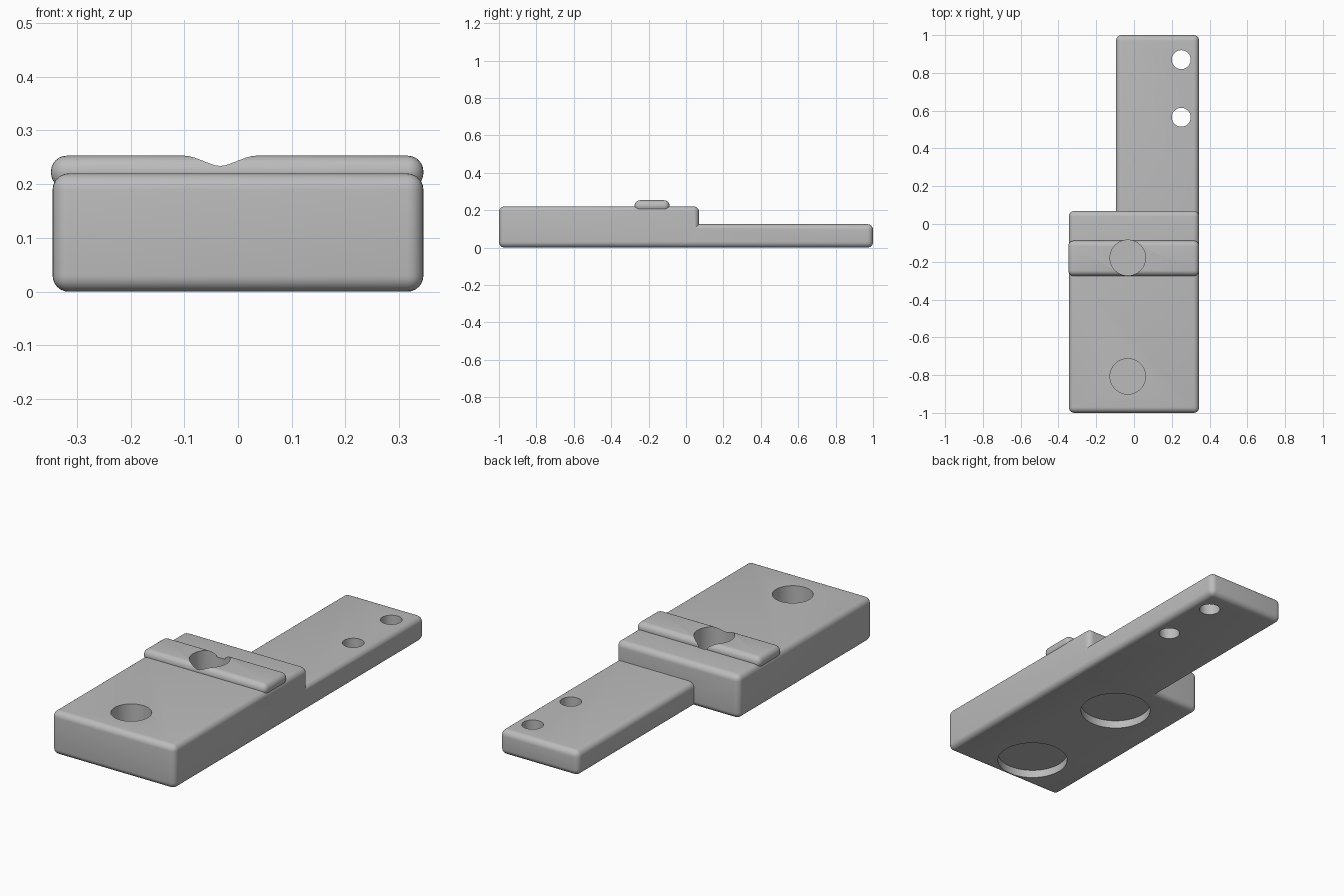
import bpy
import math
from mathutils import Vector

if "Cube" in bpy.data.objects:
    bpy.data.objects.remove(bpy.data.objects["Cube"])

grey = bpy.data.materials.new("mid grey")
grey.use_nodes = True
grey.diffuse_color = (0.5, 0.5, 0.5, 1)
grey.node_tree.nodes["Principled BSDF"].inputs["Base Color"].default_value = grey.diffuse_color

FILLET = 0.03


def apply_modifier(obj, mod):
    bpy.ops.object.select_all(action="DESELECT")
    bpy.context.view_layer.objects.active = obj
    obj.select_set(True)
    bpy.ops.object.modifier_apply(modifier=mod.name)


def rounded_box(name, low, high, radius=FILLET):
    low, high = Vector(low), Vector(high)
    bpy.ops.mesh.primitive_cube_add(size=1, location=(low + high) / 2)
    obj = bpy.context.object
    obj.name = name
    obj.scale = high - low
    bpy.ops.object.transform_apply(location=True, rotation=False, scale=True)
    obj.data.materials.append(grey)
    mod = obj.modifiers.new("fillet", "BEVEL")
    mod.width, mod.segments, mod.limit_method = radius, 6, "NONE"
    apply_modifier(obj, mod)
    return obj


def combine(target, other, operation):
    mod = target.modifiers.new("combine", "BOOLEAN")
    mod.operation, mod.object, mod.solver = operation, other, "EXACT"
    apply_modifier(target, mod)
    bpy.data.objects.remove(other)


def drill(target, x, y, radius, bottom, top):
    bpy.ops.mesh.primitive_cylinder_add(
        vertices=64, radius=radius, depth=top - bottom, location=(x, y, (bottom + top) / 2))
    cutter = bpy.context.object
    cutter.hide_render = True
    cutter.data.materials.append(grey)
    combine(target, cutter, "DIFFERENCE")


# Thick block, narrow tongue and raised cross bar joined into one solid
body = rounded_box("mounting_block", (-0.345, -1, 0), (0.345, 0.07, 0.22))
tongue = rounded_box("tongue", (-0.095, -0.05, 0), (0.345, 1, 0.125))
combine(body, tongue, "UNION")
bar = rounded_box("cross_bar", (-0.348, -0.275, 0.192), (0.345, -0.088, 0.253), 0.029)
combine(body, bar, "UNION")

# Blind holes from the top over wide shallow pockets underneath
for y in (-0.807, -0.179):
    drill(body, -0.033, y, 0.094, 0.08, 0.4)
    drill(body, -0.033, y, 0.168, -0.1, 0.04)

# Through holes in the tongue
for y in (0.565, 0.87):
    drill(body, 0.25, y, 0.05, -0.1, 0.3)

bpy.ops.object.select_all(action="DESELECT")
bpy.context.view_layer.objects.active = body
body.select_set(True)
bpy.ops.object.shade_smooth_by_angle(angle=math.radians(30))
